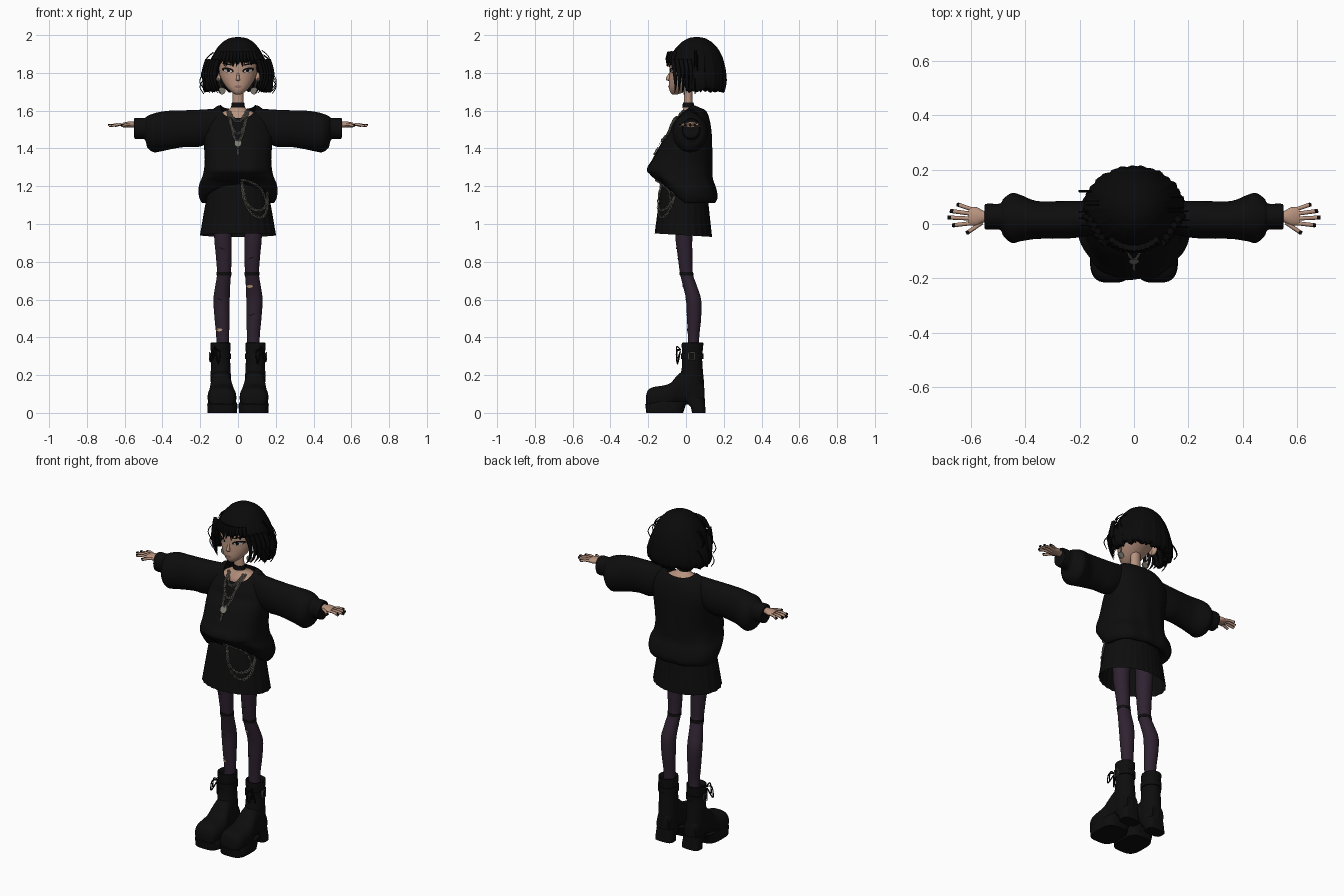
import bpy, bmesh, math, random
from mathutils import Vector
from mathutils.bvhtree import BVHTree

random.seed(4)
if "Cube" in bpy.data.objects:
    bpy.data.objects.remove(bpy.data.objects["Cube"])


def material(name, r, g, b):
    m = bpy.data.materials.new(name)
    m.use_nodes = True
    m.diffuse_color = (r, g, b, 1)
    m.node_tree.nodes["Principled BSDF"].inputs["Base Color"].default_value = (r, g, b, 1)
    return m


CLOTH = material("black cloth", .004, .004, .004)
HAIR = material("black hair", .003, .003, .003)
SKIN = material("warm skin", .48, .29, .21)
TIGHTS = material("plum tights", .028, .016, .03)
METAL = material("dull metal", .2, .19, .16)
LIPS = material("muted lips", .3, .15, .12)
WHITE = material("eye white", .55, .5, .48)
PATCH = material("tan patch", .5, .33, .2)


def finish(name, bm, mats, mirror=False):
    me = bpy.data.meshes.new(name)
    bmesh.ops.recalc_face_normals(bm, faces=bm.faces)
    bm.to_mesh(me)
    bm.free()
    ob = bpy.data.objects.new(name, me)
    bpy.context.collection.objects.link(ob)
    for m in mats:
        me.materials.append(m)
    if mirror:
        ob.modifiers.new("Mirror", 'MIRROR')
    bpy.ops.object.select_all(action='DESELECT')
    ob.select_set(True)
    bpy.context.view_layer.objects.active = ob
    bpy.ops.object.shade_smooth_by_angle(angle=math.radians(40))
    return ob


def spline(rows, sub):
    """Pass a smooth curve through rows of numbers."""
    if sub < 2:
        return rows
    out = []
    for i in range(len(rows) - 1):
        a, b, c, d = (rows[max(0, min(len(rows) - 1, i + k))] for k in (-1, 0, 1, 2))
        for s in range(sub):
            t = s / sub
            out.append([q + .5 * t * (r - p + t * (2*p - 5*q + 4*r - s4 + t * (3*(q - r) + s4 - p)))
                        for p, q, r, s4 in zip(a, b, c, d)])
    return out + [rows[-1]]


def loft(name, rows, mats, axis='z', n=32, power=1, sub=4, cap=True, mirror=False, deform=None, rule=None):
    """Skin rings given as (position, centre, half width, low, high)."""
    bm = bmesh.new()
    rings = []
    for t, c, r, lo, hi in spline(rows, sub):
        ring = []
        for i in range(n):
            cs, sn = math.cos(math.tau * i / n), math.sin(math.tau * i / n)
            a = c + r * math.copysign(abs(cs) ** power, cs)
            b = (lo + hi) / 2 + (hi - lo) / 2 * math.copysign(abs(sn) ** power, sn)
            co = Vector({'z': (a, b, t), 'x': (t, a, b), 'y': (a, t, b)}[axis])
            ring.append(bm.verts.new(deform(co) if deform else co))
        rings.append(ring)
    for p, q in zip(rings, rings[1:]):
        for i in range(n):
            bm.faces.new((p[i], p[(i + 1) % n], q[(i + 1) % n], q[i]))
    if cap:
        bm.faces.new(rings[0])
        bm.faces.new(rings[-1])
    if rule:
        for f in bm.faces:
            f.material_index = rule(f.calc_center_median())
    return finish(name, bm, mats, mirror)


def tubes(name, paths, radius, mat, cyclic=False, taper=False, mirror=False):
    cu = bpy.data.curves.new(name, 'CURVE')
    cu.dimensions = '3D'
    cu.bevel_depth, cu.bevel_resolution, cu.use_fill_caps = radius, 1, True
    for path in paths:
        sp = cu.splines.new('POLY')
        sp.points.add(len(path) - 1)
        sp.use_cyclic_u = cyclic
        for i, co in enumerate(path):
            sp.points[i].co = (*co, 1)
            sp.points[i].radius = max(.1, 1 - (i / (len(path) - 1)) ** 2) if taper else 1
    ob = bpy.data.objects.new(name, cu)
    bpy.context.collection.objects.link(ob)
    cu.materials.append(mat)
    if mirror:
        ob.modifiers.new("Mirror", 'MIRROR')
    bpy.ops.object.select_all(action='DESELECT')
    ob.select_set(True)
    bpy.context.view_layer.objects.active = ob
    bpy.ops.object.convert(target='MESH')


def surface(*obs):
    vs, fs = [], []
    for ob in obs:
        k = len(vs)
        vs += [v.co.copy() for v in ob.data.vertices]
        fs += [[k + i for i in p.vertices] for p in ob.data.polygons]
    return BVHTree.FromPolygons(vs, fs)


def on_front(tree, x, z, gap):
    hit = tree.ray_cast(Vector((x, -1, z)), Vector((0, 1, 0)))[0]
    return Vector((x, (hit.y if hit else 0) - gap, z))


def decal(name, tree, x, z, w, h, mat, gap=.003, tilt=0, n=14, mirror=True, side=1):
    """Thin plate laid on the front of a surface."""
    bm = bmesh.new()
    def put(u, v):
        co = on_front(tree, x + u, z + v + u * tilt, gap)
        co.x *= side
        return bm.verts.new(co)
    mid = put(0, 0)
    rim = [put(w * math.cos(math.tau * i / n), h * math.sin(math.tau * i / n)) for i in range(n)]
    for i in range(n):
        bm.faces.new((mid, rim[i], rim[(i + 1) % n]))
    finish(name, bm, [mat], mirror)


def chain(name, tree, path, size=.009):
    """Interlocked links following a path across the front."""
    pts = [on_front(tree, x, z, .006) for x, z in spline(path, 10)]
    links, gone = [], 0
    for a, b in zip(pts, pts[1:]):
        gone += (b - a).length
        if gone < size * 1.2:
            continue
        gone = 0
        d = (b - a).normalized()
        s = d.cross(Vector((0, 1, 0))).normalized()
        if len(links) % 2:
            s = (s + d.cross(s)).normalized()
        links.append([b + d * size * math.cos(k * math.tau / 8) + s * size * .6 * math.sin(k * math.tau / 8)
                      for k in range(8)])
    tubes(name, links, .0024, METAL, cyclic=True)


def clamp(v):
    return max(0, min(1, v))


# Head, neck and upper chest
head = loft("head", [(1.685, 0, .012, -.07, -.05), (1.695, 0, .03, -.082, -.02), (1.72, 0, .058, -.09, .02),
                     (1.76, 0, .085, -.09, .07), (1.8, 0, .1, -.088, .11), (1.86, 0, .106, -.085, .13),
                     (1.92, 0, .085, -.05, .12), (1.95, 0, .03, 0, .08)], [SKIN])
chest = loft("neck_and_chest", [(1.74, 0, .03, -.01, .036), (1.64, 0, .03, -.012, .036), (1.61, 0, .045, -.015, .055),
                                (1.59, 0, .085, -.025, .085), (1.55, 0, .12, -.04, .09), (1.42, 0, .12, -.05, .09)],
             [SKIN, CLOTH], rule=lambda c: int(c.z < 1.53))
loft("nose", [(1.8, 0, .005, -.09, -.08), (1.772, 0, .009, -.106, -.08), (1.762, 0, .011, -.104, -.08),
              (1.757, 0, .004, -.092, -.08)], [SKIN], n=12)
loft("choker", [(1.618, 0, .037, -.02, .045), (1.642, 0, .033, -.016, .04)], [CLOTH], sub=1)
loft("ears", [(.092, .03, .012, 1.755, 1.79), (.108, .035, .018, 1.755, 1.81), (.116, .04, .016, 1.765, 1.81)],
     [SKIN], axis='x', n=14, mirror=True)

# Face details
face = surface(head)
decal("eye_liner", face, .054, 1.815, .032, .013, HAIR, .003, .15)
decal("eyeball", face, .053, 1.811, .022, .008, WHITE, .005, .1)
decal("iris", face, .051, 1.812, .009, .008, HAIR, .007)
decal("eyebrow", face, .055, 1.846, .03, .004, HAIR, .003, .2)
decal("lips", face, 0, 1.727, .02, .007, LIPS, .004, mirror=False)

# Earrings
loft("earring_discs", [(-.014, .085, .019, 1.686, 1.724), (-.006, .085, .019, 1.686, 1.724)], [METAL], axis='y',
     n=20, sub=1, mirror=True)
tubes("earring_wires", [[(.105, .02, 1.77), (.088, -.008, 1.72)]], .003, METAL, mirror=True)

# Bobbed hair shell with an open face and ragged hem
bm = bmesh.new()
PROFILE = [(1.992, 0, 0, 0), (1.985, .045, .045, .04), (1.965, .08, .08, .075), (1.93, .112, .115, .11),
           (1.88, .14, .145, .135), (1.82, .165, .155, .15), (1.76, .186, .15, .155), (1.71, .183, .13, .148),
           (1.66, .16, .11, .12)]


def hair_radii(z):
    for a, b in zip(PROFILE, PROFILE[1:]):
        if z >= b[0]:
            k = (a[0] - z) / (a[0] - b[0])
            return [p + (q - p) * k for p, q in zip(a[1:], b[1:])]
    return PROFILE[-1][1:]


COLS, LEVELS = 96, 16
columns = []
crown = bm.verts.new((0, .06, 1.99))
for i in range(COLS):
    th = (i / COLS * 2 - 1) * math.pi
    fall = clamp((abs(math.degrees(th)) - 42) / 26)
    low = 1.86 + (1.71 - 1.86) * fall * fall * (3 - 2 * fall) + random.uniform(-.016, .01)
    lift = .003 * math.sin(i * 2.1) + .002 * math.sin(i * 5.3)
    col = []
    for j in range(1, LEVELS + 1):
        z = 1.99 - (1.99 - low) * (j / LEVELS) ** 1.7
        rx, rf, rb = hair_radii(z)
        k = 1 + lift * j / LEVELS * 6
        col.append(bm.verts.new((rx * k * math.sin(th), .06 - (rf if abs(th) < math.pi / 2 else rb) * k * math.cos(th), z)))
    columns.append(col)
for i, p in enumerate(columns):
    q = columns[(i + 1) % COLS]
    bm.faces.new((crown, p[0], q[0]))
    for j in range(LEVELS - 1):
        bm.faces.new((p[j], p[j + 1], q[j + 1], q[j]))
bob = finish("bob_hair", bm, [HAIR])
solid = bob.modifiers.new("Thickness", 'SOLIDIFY')
solid.thickness, solid.offset = .04, -1

# Loose locks, bangs and flyaway strands
locks = []
for s in (-1, 1):
    for k in range(5):
        x = .105 + .014 * k
        locks.append(spline([(s * x, -.07 + .022 * k, 1.87), (s * (x + .02), -.06 + .022 * k, 1.8),
                             (s * (x + .012), -.055 + .02 * k, 1.735), (s * (x - .012), -.06 + .02 * k, 1.695)], 5))
for k in range(11):
    x = -.1 + .02 * k
    y = .055 - .155 * math.sqrt(1 - (x / .17) ** 2)
    locks.append([(x * .8, y + .012, 1.91), (x * .95, y, 1.875), (x + random.uniform(-.012, .012), y, 1.83 + random.uniform(0, .02))])
tubes("hair_locks", locks, .013, HAIR, taper=True)
wisps = []
for k in range(14):
    s, z, y = (-1) ** k, random.uniform(1.72, 1.86), random.uniform(-.02, .14)
    x = hair_radii(z)[0] * .85
    wisps.append(spline([(s * x, y, z + .06), (s * (x + .03), y, z + .035), (s * (x + .045), y, z),
                         (s * (x + .025), y, z - .035)], 4))
tubes("flyaway_strands", wisps, .0025, HAIR)


# Slouchy sweater with a scooped neck and a raised front hem
def drape(co):
    x, y, z = co
    z -= (.07 * clamp((.03 - y) / .08) + .025 * clamp((y - .04) / .06)) * clamp((co.z - 1.45) / .17)
    z += .6 * clamp(1.28 - co.z) * clamp(-y / .13)
    return Vector((x, y + .003 * math.sin(x * 60) * clamp((1.5 - z) * 5), z))


sweater = loft("sweater_body", [
    (1.63, 0, .092, -.05, .095), (1.618, 0, .12, -.06, .11), (1.57, 0, .165, -.075, .125), (1.5, 0, .18, -.09, .135),
    (1.42, 0, .18, -.135, .138), (1.34, 0, .176, -.178, .138), (1.29, 0, .18, -.205, .138), (1.24, 0, .19, -.19, .14),
    (1.19, 0, .208, -.17, .157), (1.14, 0, .205, -.145, .165), (1.11, 0, .185, -.12, .145), (1.13, 0, .15, -.1, .11)],
    [CLOTH], n=64, power=.85, cap=False, deform=drape)
loft("sweater_sleeves", [
    (.1, .025, .05, 1.46, 1.612), (.2, .018, .067, 1.41, 1.605), (.28, .015, .069, 1.408, 1.602),
    (.36, .015, .07, 1.395, 1.6), (.42, .022, .086, 1.382, 1.592), (.45, .022, .092, 1.381, 1.584),
    (.48, .024, .07, 1.405, 1.572), (.495, .027, .048, 1.448, 1.562), (.547, .027, .047, 1.452, 1.56),
    (.548, .027, .025, 1.49, 1.54)], [CLOTH], axis='x', mirror=True)


# Pleated skirt
def pleat(co):
    k = 1 + .05 * clamp((1.24 - co.z) * 3.3) * (abs((math.atan2(co.y, co.x) * 13 / math.pi) % 1 - .5) - .25)
    return Vector((co.x * k, co.y * k, co.z - .06 * co.y * clamp((1.2 - co.z) * 4)))


skirt = loft("pleated_skirt", [(1.24, 0, .15, -.12, .11), (1.15, 0, .165, -.14, .115), (1.05, 0, .182, -.152, .125),
                               (.94, 0, .2, -.165, .137)], [CLOTH], n=156, cap=False, deform=pleat)

# Hands with dark nails
loft("palms", [(.53, .027, .02, 1.508, 1.54), (.555, .027, .022, 1.51, 1.542), (.58, .028, .034, 1.51, 1.542),
               (.61, .028, .033, 1.512, 1.536)], [SKIN], axis='x', n=20, mirror=True)
fingers = [((.6, .055), (.65, .072)), ((.6, .038), (.675, .048)), ((.6, .02), (.684, .024)),
           ((.6, .003), (.667, -.005)), ((.56, .005), (.615, -.033))]
bones = [[Vector((*a, 1.525)), Vector((*a, 1.527)).lerp(Vector((*b, 1.527)), .5), Vector((*b, 1.52))] for a, b in fingers]
tubes("fingers", bones, .0075, SKIN, mirror=True)
tubes("nails", [[p[1].lerp(p[2], .75) + Vector((0, 0, .003)), p[2] + Vector((.003, 0, .003))] for p in bones],
      .0065, HAIR, mirror=True)

# Legs in torn tights
legs = loft("legs", [(1.1, .08, .05, -.06, .05), (.93, .08, .046, -.056, .034), (.84, .076, .042, -.045, .034),
                     (.74, .074, .037, -.032, .036), (.68, .08, .039, -.018, .055), (.6, .087, .043, 0, .08),
                     (.5, .085, .039, .005, .08), (.4, .081, .034, .01, .07), (.3, .085, .032, .01, .07)],
            [TIGHTS], n=28, mirror=True)
loft("knee_bands", [(.745, .0745, .039, -.035, .038), (.728, .0745, .039, -.033, .04)], [CLOTH], sub=1, mirror=True)
shin = surface(legs)
decal("left_leg_patch", shin, .062, .67, .017, .008, PATCH, mirror=False)
decal("right_leg_patch", shin, .1, .44, .017, .008, PATCH, mirror=False, side=-1)
for k, (x, z) in enumerate([(.07, .82), (.095, .6), (.075, .52), (.085, .87)]):
    decal("tights_tear_%d" % k, shin, x, z, .016, .003, CLOTH, tilt=.4, mirror=False, side=(-1) ** k)

# Platform boots
loft("boot_shafts", [(.05, .088, .05, -.01, .098), (.15, .09, .054, -.035, .096), (.24, .092, .052, -.022, .088),
                     (.3, .092, .05, -.02, .086), (.37, .093, .053, -.022, .092), (.355, .09, .036, 0, .08)],
     [CLOTH], mirror=True)
loft("boot_feet", [(-.212, .084, .035, .03, .09), (-.2, .084, .06, .02, .122), (-.17, .084, .073, .02, .137),
                   (-.12, .085, .076, .02, .145), (-.08, .086, .07, .025, .16), (-.045, .088, .06, .04, .2),
                   (0, .09, .054, .045, .23), (.05, .09, .05, .045, .22), (.095, .09, .038, .045, .15)],
     [CLOTH], axis='y', power=.8, mirror=True)
loft("boot_soles", [(0, .083, .078, -.21, -.015), (.045, .083, .08, -.216, .0), (.06, .084, .074, -.2, .02)],
     [CLOTH], power=.6, sub=1, mirror=True)
loft("boot_heels", [(0, .088, .056, .032, .103), (.03, .088, .055, .026, .102), (.075, .089, .052, -.02, .1)],
     [CLOTH], power=.6, sub=1, mirror=True)
loft("boot_straps", [(.285, .092, .056, -.027, .093), (.315, .093, .056, -.027, .094)], [CLOTH], sub=1, mirror=True)
tubes("boot_buckles", [[(.15, .015, .28), (.15, .045, .28), (.15, .045, .32), (.15, .015, .32)]], .0035, METAL,
      cyclic=True, mirror=True)
bows = [spline([(.115, -.028, .335), (.125 + a, -.05, .35 - b), (.135 + a, -.045, .29 - b), (.118, -.03, .325)], 5)
        for a, b in ((0, 0), (.012, .02), (-.03, .03))]
tubes("boot_laces", bows, .0035, CLOTH, mirror=True)

# Necklaces with a round pendant
bust = surface(sweater, chest)
for k, (w, top, bottom) in enumerate([(.045, 1.6, 1.545), (.055, 1.6, 1.48), (.045, 1.59, 1.44)]):
    chain("necklace_%d" % k, bust, [(w * i / 6, top - (top - bottom) * (1 - abs(i / 6) ** 2.2)) for i in range(-6, 7)])
decal("pendant", bust, 0, 1.428, .019, .019, METAL, .008, mirror=False)
chain("pendant_drop", bust, [(0, 1.41), (0, 1.37)], .007)

# Chains hanging at the hip
hip = surface(sweater, skirt)
chain("hip_chain_long", hip, [(.02, 1.23), (.03, 1.14), (.07, 1.06), (.125, 1.035), (.155, 1.08), (.155, 1.17)])
chain("hip_chain_short", hip, [(.02, 1.22), (.045, 1.12), (.09, 1.075), (.14, 1.085), (.158, 1.14)])
chain("hip_chain_upper", hip, [(.01, 1.235), (.07, 1.22), (.125, 1.18), (.155, 1.1)])
